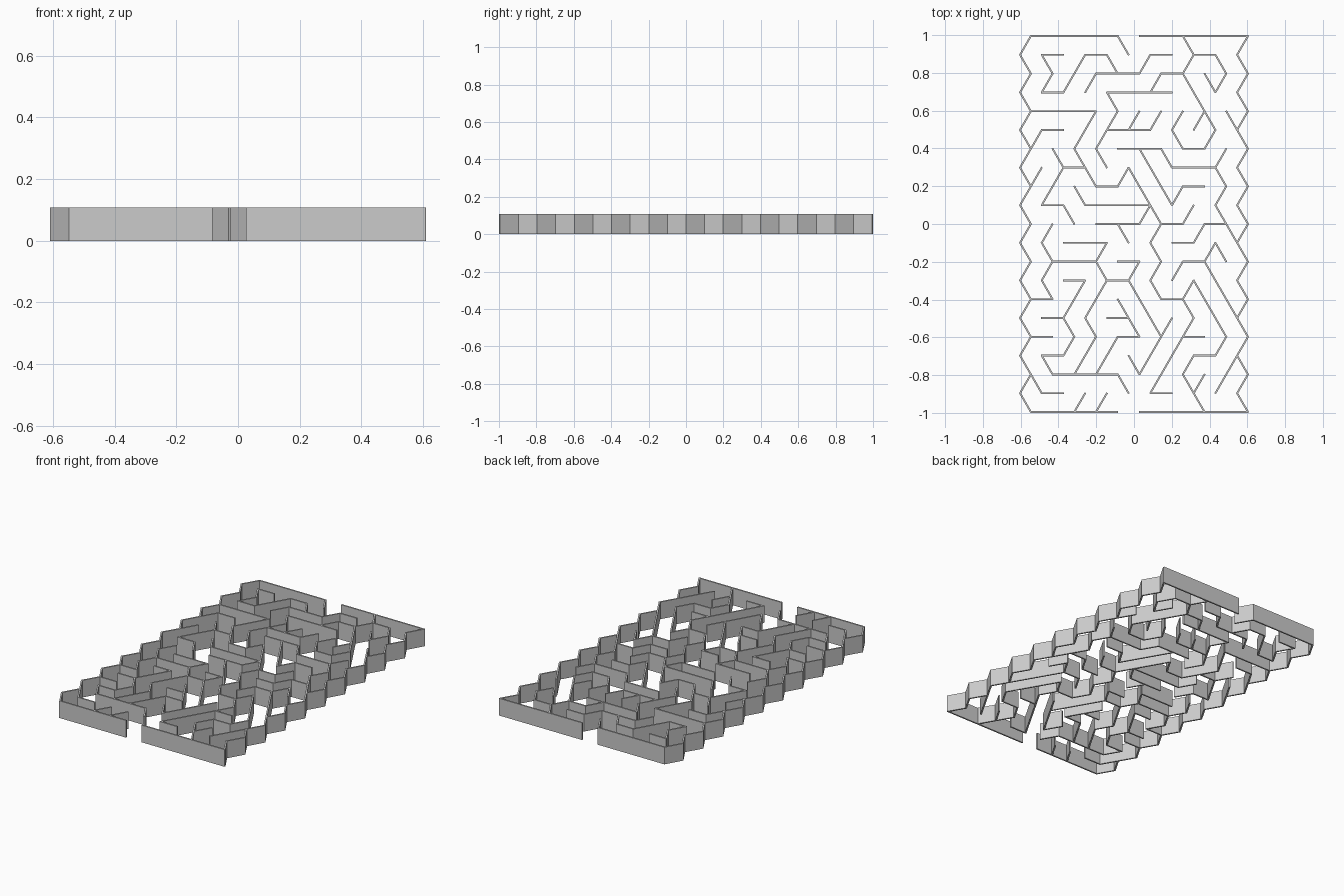
import bpy, bmesh, math
from mathutils import Matrix, Vector

if "Cube" in bpy.data.objects:
    bpy.data.objects.remove(bpy.data.objects["Cube"])

T = 0.0095                    # wall thickness
H = 0.108                     # wall height
ROW = (2 - T) / 20            # row spacing of the triangular lattice
HALF = ROW / math.sqrt(3)     # half of a lattice edge
MOVES = {'E': (2, 0), 'W': (-2, 0), 'a': (-1, 1), 'd': (1, 1), 'q': (-1, -1), 'p': (1, -1)}


def point(h, r):
    return Vector(((h - 10.5) * HALF, (10 - r) * ROW, H / 2))


def add_wall(bm, a, b):
    """One straight upright slab, slightly extended so corners close."""
    d = b - a
    m = (Matrix.Translation((a + b) / 2)
         @ Matrix.Rotation(math.atan2(d.y, d.x), 4, 'Z')
         @ Matrix.Diagonal((d.length + T * 0.577, T, H, 1)))
    bmesh.ops.create_cube(bm, size=1, matrix=m)


def build_walls(name, walks):
    """Each walk is 'column row moves'; equal moves merge into one slab."""
    bm = bmesh.new()
    for walk in walks:
        h, r, moves = walk.split()
        h, r = int(h), int(r)
        i = 0
        while i < len(moves):
            n = 1
            while i + n < len(moves) and moves[i + n] == moves[i]:
                n += 1
            dh, dr = MOVES[moves[i]]
            add_wall(bm, point(h, r), point(h + n * dh, r + n * dr))
            h, r, i = h + n * dh, r + n * dr, i + n
    mesh = bpy.data.meshes.new(name)
    bm.to_mesh(mesh)
    bm.free()
    bpy.context.collection.objects.link(bpy.data.objects.new(name, mesh))


# Zigzag sides and the two ends with their openings
build_walls("outer_wall", ["1 0 " + "ad" * 10, "21 0 " + "ad" * 10]
            + [f"{s}" for r in (0, 20) for s in (f"1 {r} EEEE", f"11 {r} EEEEE")])

# Upper third of the passages
build_walls("upper_walls", [
    "9 0 d", "15 0 dEdaq", "16 1 addd", "18 5 aWqp", "17 4 a", "15 2 Wa",
    "4 1 WdaEppEd", "6 3 pEEpE",
    "14 3 WWWdaad", "8 5 EEp", "10 5 p",
    "1 4 EEEaad", "1 6 pE", "3 6 d", "19 4 d",
])

# Middle passages
build_walls("middle_walls", [
    "6 7 WaaEd", "6 7 dEpdd", "12 9 WWWq", "1 8 p",
    "9 6 EEdEEp", "11 6 dddpE", "18 7 dadd", "19 10 WaW",
    "12 9 aWW", "9 10 d", "12 9 dadad", "13 10 Ep",
    "3 10 adEEpWW", "3 12 adW", "7 12 dE", "9 12 Ea",
    "17 12 Wa", "17 12 pd", "17 12 ddd",
])

# Lower passages
build_walls("lower_walls", [
    "13 14 EpdddaWadd", "17 18 a", "15 14 daaaaE", "15 16 E", "20 17 aa",
    "10 13 ddd", "14 15 aaaq", "9 14 ddWaa", "8 15 E",
    "8 13 aadaa", "4 13 EaaW", "4 15 daWdEEEd",
    "1 16 E", "1 18 dE", "6 19 a", "8 19 a",
])
